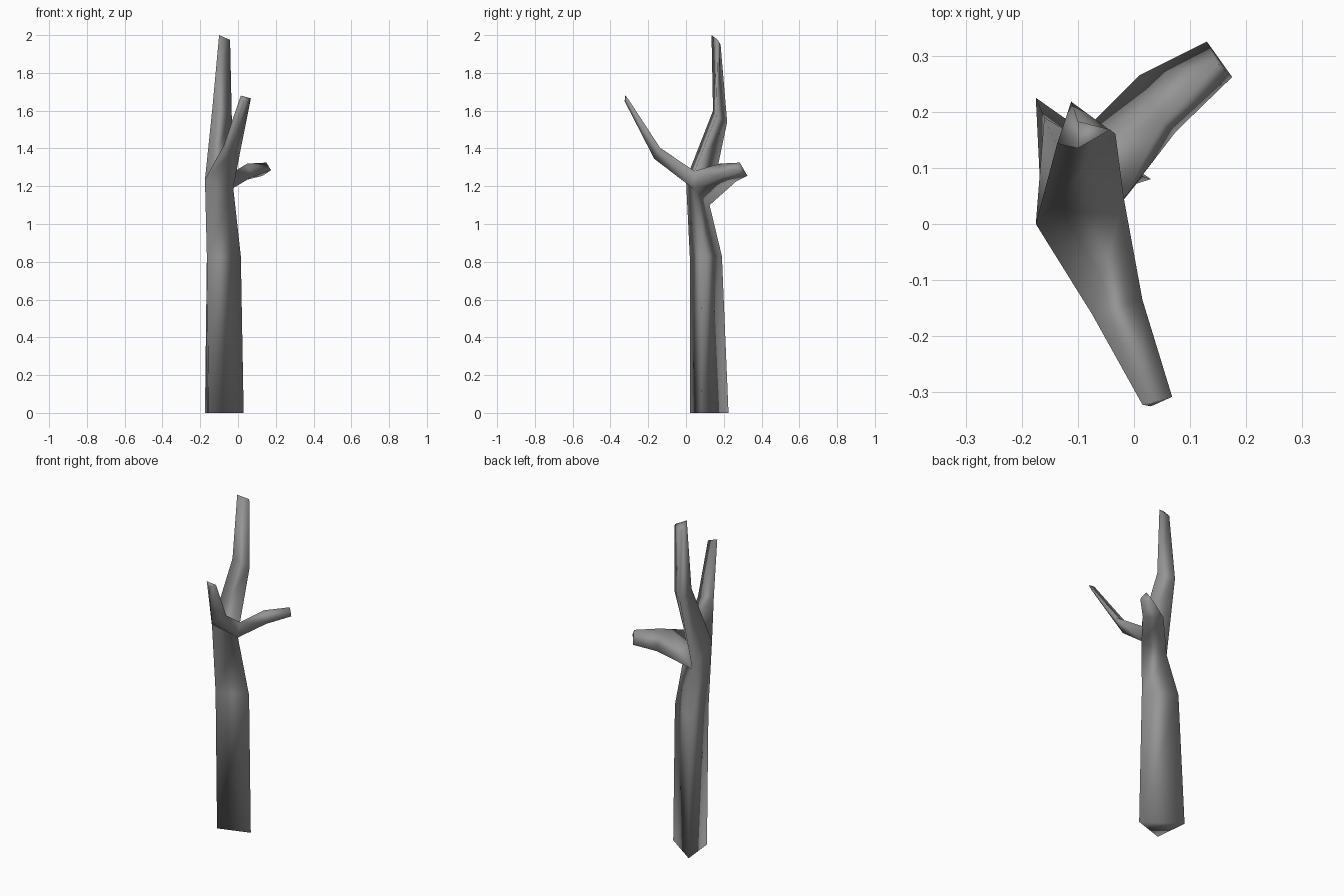
import bpy, bmesh

if "Cube" in bpy.data.objects:
    bpy.data.objects.remove(bpy.data.objects["Cube"])

bm = bmesh.new()


def ring(points):
    return [bm.verts.new(p) for p in points]


def loft(rings):
    # Bridge consecutive three-sided rings
    for a, b in zip(rings, rings[1:]):
        for i in range(3):
            j = (i + 1) % 3
            bm.faces.new((a[i], a[j], b[j], b[i]))


# Trunk: triangular base, waist and fork (front, right, back corners)
base = ring([(-.155, .02, 0), (.03, .08, 0), (-.175, .225, 0)])
waist = ring([(-.165, .02, .83), (.015, .085, .83), (-.16, .19, .83)])
fork = ring([(-.175, 0, 1.235), (-.025, .035, 1.19), (-.13, .125, 1.1)])
crown = bm.verts.new((-.018, .045, 1.28))
loft([base, waist, fork])
front, right, back = fork
ends = [base[::-1]]

# Three branches, each growing from two fork corners and the crown point
branches = [
    # front branch
    ((front, right, crown),
     [(-.074, -.162, 1.42), (-.06, -.168, 1.345), (.015, -.135, 1.4)],
     [(.015, -.322, 1.68), (.03, -.325, 1.65), (.068, -.308, 1.665)]),
    # right stub
    ((right, back, crown),
     [(.075, .165, 1.25), (.01, .265, 1.225), (.05, .18, 1.32)],
     [(.175, .262, 1.285), (.13, .325, 1.255), (.15, .285, 1.325)]),
    # tall branch
    ((back, front, crown),
     [(-.112, .218, 1.54), (-.137, .143, 1.6), (-.033, .16, 1.57)],
     [(-.1, .183, 1.95), (-.1, .135, 2.0), (-.042, .168, 1.975)]),
]
for root, bend, tip in branches:
    b, t = ring(bend), ring(tip)
    loft([root, b, t])
    ends.append(t)

# End caps
for r in ends:
    bm.faces.new(r)
for f in bm.faces:
    f.smooth = True

bmesh.ops.recalc_face_normals(bm, faces=bm.faces)
mesh = bpy.data.meshes.new("tree_trunk")
bm.to_mesh(mesh)
bm.free()

# Dark grey bark
bark = bpy.data.materials.new("bark")
bark.diffuse_color = (.3, .3, .3, 1)
bark.use_nodes = True
bark.node_tree.nodes["Principled BSDF"].inputs["Base Color"].default_value = bark.diffuse_color
mesh.materials.append(bark)
bpy.context.collection.objects.link(bpy.data.objects.new("tree_trunk", mesh))
